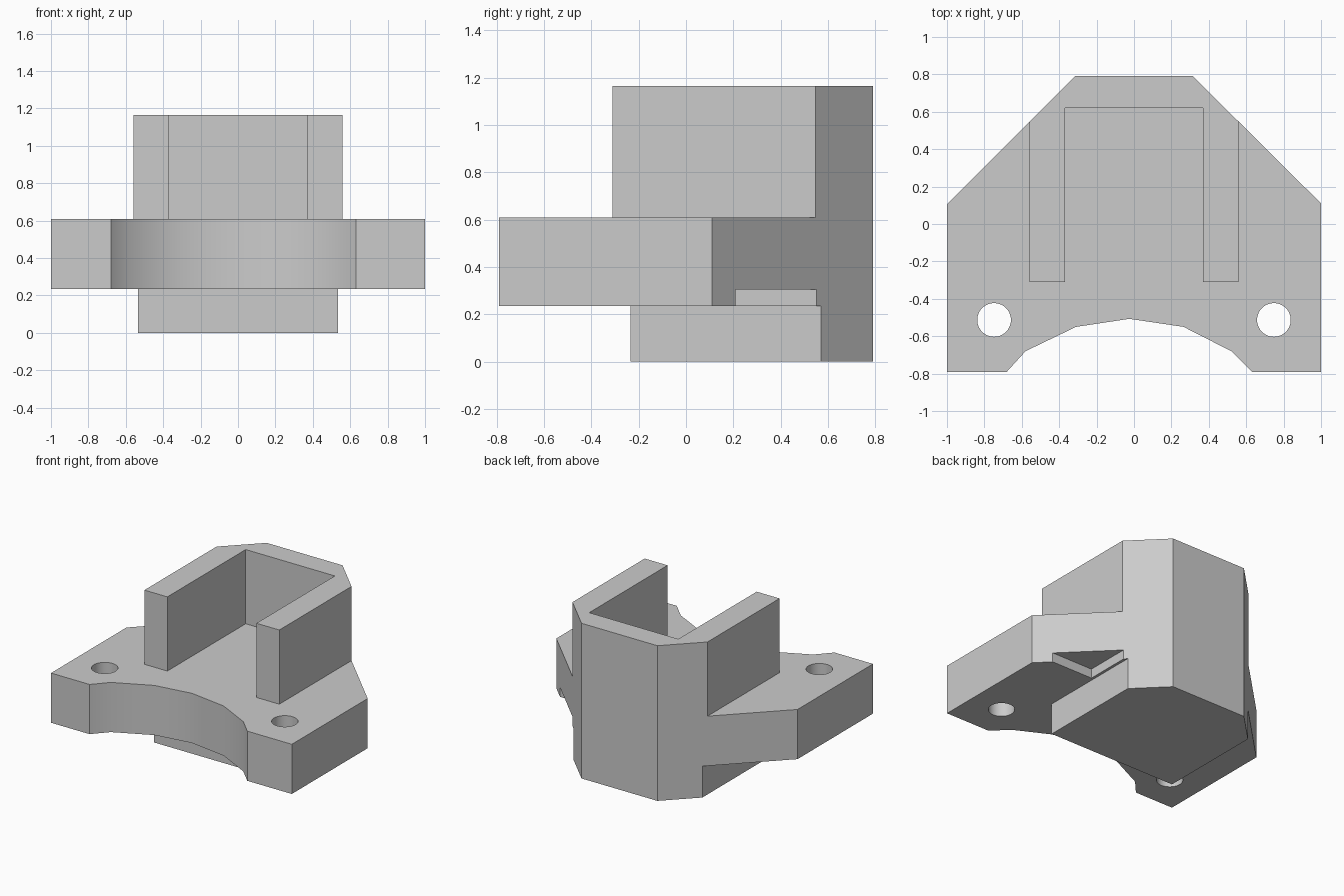
import bpy, bmesh, math

cube = bpy.data.objects.get("Cube")
if cube:
    bpy.data.objects.remove(cube, do_unlink=True)

grey = bpy.data.materials.new("plain grey")
grey.use_nodes = True
colour = (0.6, 0.6, 0.6, 1)
grey.diffuse_color = colour
grey.node_tree.nodes["Principled BSDF"].inputs["Base Color"].default_value = colour


def prism(name, outline, low, high):
    """Extrude a flat outline upward from low to high."""
    bm = bmesh.new()
    face = bm.faces.new([bm.verts.new((x, y, low)) for x, y in outline])
    grown = bmesh.ops.extrude_face_region(bm, geom=[face])["geom"]
    verts = [v for v in grown if isinstance(v, bmesh.types.BMVert)]
    bmesh.ops.translate(bm, verts=verts, vec=(0, 0, high - low))
    bmesh.ops.recalc_face_normals(bm, faces=bm.faces)
    mesh = bpy.data.meshes.new(name)
    bm.to_mesh(mesh)
    bm.free()
    mesh.materials.append(grey)
    obj = bpy.data.objects.new(name, mesh)
    bpy.context.collection.objects.link(obj)
    return obj


def cut(body, cutter):
    """Subtract a cutter from the body, then discard it."""
    mod = body.modifiers.new("cut", 'BOOLEAN')
    mod.operation = 'DIFFERENCE'
    mod.solver = 'EXACT'
    mod.object = cutter
    cutter.hide_render = True
    bpy.context.view_layer.objects.active = body
    bpy.ops.object.modifier_apply(modifier=mod.name)
    bpy.data.objects.remove(cutter, do_unlink=True)


def mirrored(half):
    """Complete an outline whose right half is given from front to back."""
    return half + [(-x, y) for x, y in reversed(half)]


PLATE_LOW, PLATE_HIGH, TOP = 0.235, 0.608, 1.165

# Full-height block with chamfered back and scooped front
outline = [(-1, -0.79), (-0.68, -0.79), (-0.58, -0.68), (-0.31, -0.55),
           (-0.025, -0.507), (0.265, -0.55), (0.52, -0.68), (0.63, -0.79),
           (1, -0.79), (1, 0.11), (0.315, 0.79), (-0.315, 0.79), (-1, 0.105)]
bracket = prism("mounting_bracket", outline, 0, TOP)

# Clear everything around and inside the upper U-shaped wall
cut(bracket, prism("upper_cutter", mirrored(
    [(2, -2), (2, 2), (0.56, 2), (0.56, -0.31), (0.37, -0.31), (0.37, 0.62)]),
    PLATE_HIGH, 2))

# Clear everything around the lower foot
cut(bracket, prism("lower_cutter", mirrored(
    [(2, -2), (2, 2), (0.535, 2), (0.535, -0.235)]), -1, PLATE_LOW))

# Shallow corner notch under the left side of the plate
cut(bracket, prism("notch_cutter",
    [(0.555, 0.21), (2, 0.21), (2, 2), (0.555, 2)], 0.1, 0.305))

# Two screw holes through the plate
for side in (-1, 1):
    circle = [(side * 0.748 + 0.09 * math.cos(a), -0.513 + 0.09 * math.sin(a))
              for a in (math.tau * i / 48 for i in range(48))]
    cut(bracket, prism("hole_cutter", circle, -1, 2))

# Smooth hole walls and scoop, crisp edges elsewhere
bpy.ops.object.select_all(action='DESELECT')
bracket.select_set(True)
bpy.context.view_layer.objects.active = bracket
bpy.ops.object.shade_smooth_by_angle(angle=math.radians(30))
